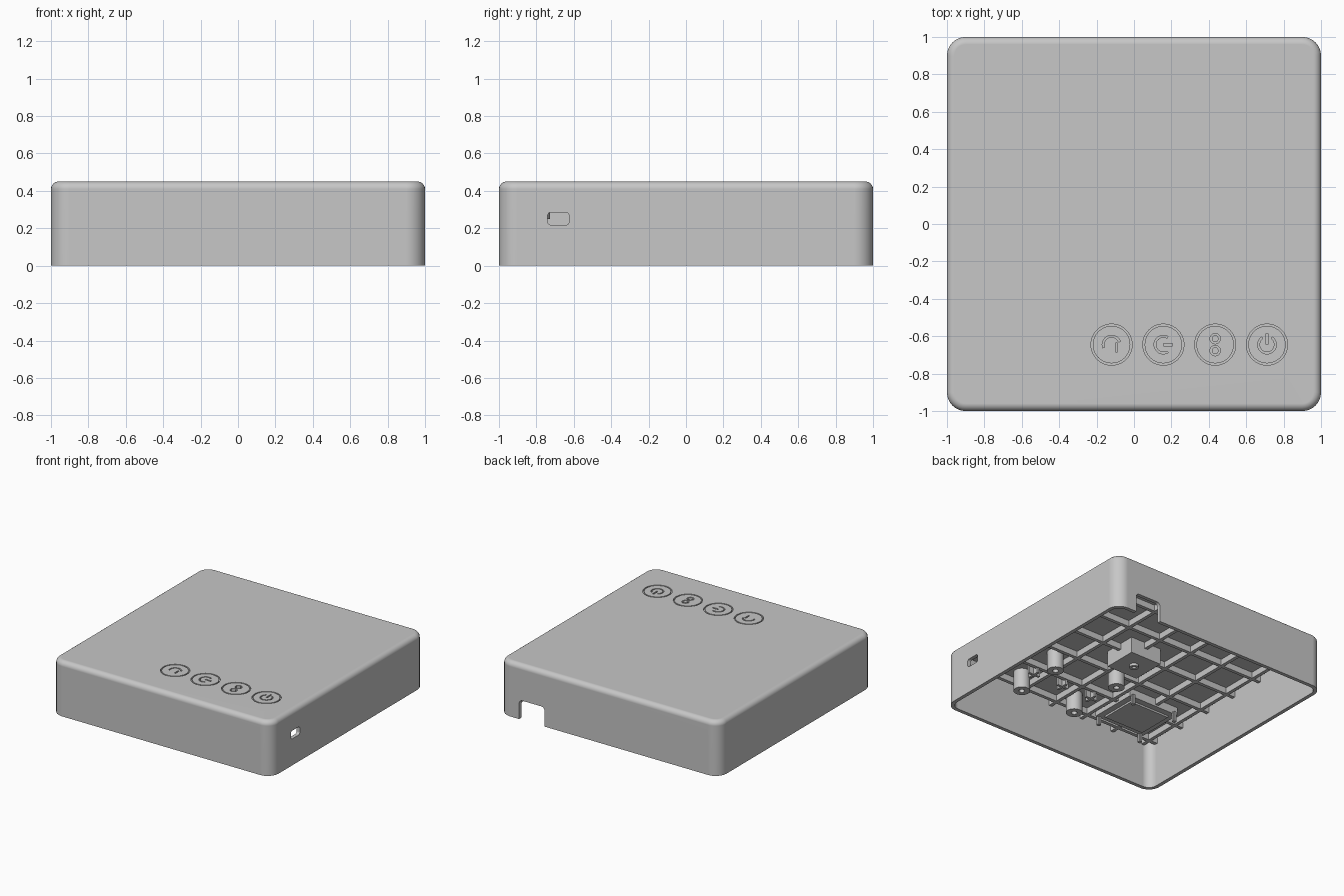
import bpy, bmesh, math
from mathutils import Vector

if "Cube" in bpy.data.objects:
    bpy.data.objects.remove(bpy.data.objects["Cube"], do_unlink=True)

grey = bpy.data.materials.new("light_grey_plastic")
grey.use_nodes = True
grey.diffuse_color = (0.57, 0.57, 0.57, 1)
grey.node_tree.nodes["Principled BSDF"].inputs["Base Color"].default_value = grey.diffuse_color

HEIGHT, CEILING = 0.45, 0.41


def finish(bm, name):
    bmesh.ops.recalc_face_normals(bm, faces=bm.faces)
    mesh = bpy.data.meshes.new(name)
    bm.to_mesh(mesh)
    bm.free()
    mesh.materials.append(grey)
    obj = bpy.data.objects.new(name, mesh)
    bpy.context.collection.objects.link(obj)
    return obj


def add_box(bm, low, high):
    low, high = Vector(low), Vector(high)
    verts = bmesh.ops.create_cube(bm, size=1)["verts"]
    for v in verts:
        v.co = (low + high) / 2 + v.co * (high - low)


def round_box(name, low, high, axis, radius, top_radius=0):
    """Box with rounded edges along one axis and an optional rounded top."""
    bm = bmesh.new()
    add_box(bm, low, high)
    edges = [e for e in bm.edges if abs((e.verts[0].co - e.verts[1].co)[axis]) > 1e-4]
    bmesh.ops.bevel(bm, geom=edges, offset=radius, segments=8, profile=0.5, affect='EDGES')
    if top_radius:
        edges = [e for e in bm.edges if all(v.co.z > high[2] - 1e-4 for v in e.verts)]
        bmesh.ops.bevel(bm, geom=edges, offset=top_radius, segments=6, profile=0.5, affect='EDGES')
    return finish(bm, name)


def add_arc(bm, x, y, inner, outer, low, high, start=0, end=360, steps=40):
    """Flat ring, or part of one, with a rectangular section."""
    full = end - start >= 360
    loops = []
    for i in range(steps if full else steps + 1):
        a = math.radians(start + (end - start) * i / steps)
        loops.append([bm.verts.new((x + r * math.cos(a), y + r * math.sin(a), z))
                      for r, z in ((inner, low), (outer, low), (outer, high), (inner, high))])
    pairs = list(zip(loops, loops[1:])) + ([(loops[-1], loops[0])] if full else [])
    for a, b in pairs:
        for k in range(4):
            bm.faces.new((a[k], a[(k + 1) % 4], b[(k + 1) % 4], b[k]))
    if not full:
        bm.faces.new(loops[0])
        bm.faces.new(loops[-1])


def cut(obj, cutter):
    mod = obj.modifiers.new("cut", 'BOOLEAN')
    mod.operation, mod.solver, mod.object = 'DIFFERENCE', 'EXACT', cutter
    graph = bpy.context.evaluated_depsgraph_get()
    mesh = bpy.data.meshes.new_from_object(obj.evaluated_get(graph))
    obj.modifiers.clear()
    obj.data = mesh
    bpy.data.objects.remove(cutter, do_unlink=True)


# Hollow shell, open at the bottom
shell = round_box("shell", (-1, -1, 0), (1, 1, HEIGHT), 2, 0.1, 0.04)
cut(shell, round_box("cavity", (-0.97, -0.97, -0.1), (0.97, 0.97, CEILING), 2, 0.07))

# Cable notch at the back and socket hole in the side
cut(shell, round_box("notch", (0.585, 0.9, -0.2), (0.817, 1.1, 0.158), 1, 0.03))
cut(shell, round_box("socket", (0.9, -0.74, 0.218), (1.1, -0.625, 0.285), 0, 0.018))

# Engraved button rings and symbols
BUTTON_X = [-0.12 + 0.277 * i for i in range(4)]
BUTTON_Y = -0.645
low, high = HEIGHT - 0.016, HEIGHT + 0.03
bm = bmesh.new()
for x in BUTTON_X:
    add_arc(bm, x, BUTTON_Y, 0.1, 0.11, low, high)
back_x, left_x, right_x, power_x = BUTTON_X
add_arc(bm, back_x, BUTTON_Y, 0.04, 0.05, low, high, 20, 200, 16)
add_box(bm, (back_x + 0.02, BUTTON_Y - 0.04, low), (back_x + 0.032, BUTTON_Y + 0.01, high))
add_arc(bm, left_x, BUTTON_Y, 0.04, 0.05, low, high, 60, 300, 20)
add_box(bm, (left_x, BUTTON_Y - 0.006, low), (left_x + 0.05, BUTTON_Y + 0.006, high))
for dy in (-0.032, 0.032):
    add_arc(bm, right_x, BUTTON_Y + dy, 0.018, 0.028, low, high, steps=20)
add_arc(bm, power_x, BUTTON_Y, 0.04, 0.05, low, high, 125, 415, 24)
add_box(bm, (power_x - 0.006, BUTTON_Y, low), (power_x + 0.006, BUTTON_Y + 0.06, high))
cut(shell, finish(bm, "engraving"))

# Stiffening ribs under the lid
bm = bmesh.new()
for i in range(-3, 4):
    c = i * 0.3
    add_box(bm, (c - 0.014, -0.972, 0.36), (c + 0.014, 0.972, CEILING + 0.005))
    add_box(bm, (-0.972, c - 0.014, 0.36), (0.972, c + 0.014, CEILING + 0.005))
finish(bm, "lid_ribs")

# Central mount block with a small boss
bm = bmesh.new()
add_box(bm, (-0.14, -0.14, 0.28), (0.14, 0.14, CEILING + 0.005))
finish(bm, "mount_block")
bm = bmesh.new()
add_arc(bm, 0, 0, 0.015, 0.035, 0.26, 0.285, steps=24)
finish(bm, "mount_boss")

# Screw bosses for the circuit board
bm = bmesh.new()
for x, y in ((0.43, -0.79), (-0.08, -0.79), (0.43, -0.4), (-0.08, -0.3)):
    add_arc(bm, x, y, 0.022, 0.062, 0.25, CEILING + 0.005, steps=28)
bosses = finish(bm, "screw_bosses")

# Cross-shaped plungers behind the buttons
bm = bmesh.new()
for x in BUTTON_X:
    add_box(bm, (x - 0.05, BUTTON_Y - 0.01, 0.32), (x + 0.05, BUTTON_Y + 0.01, CEILING + 0.005))
    add_box(bm, (x - 0.01, BUTTON_Y - 0.05, 0.32), (x + 0.01, BUTTON_Y + 0.05, CEILING + 0.005))
finish(bm, "button_plungers")

# Raised panel with four locating pins
px, py = -0.57, -0.65
bm = bmesh.new()
add_box(bm, (px - 0.23, py - 0.2, 0.345), (px + 0.23, py + 0.2, CEILING + 0.005))
add_box(bm, (px - 0.18, py - 0.15, 0.33), (px + 0.18, py + 0.15, 0.35))
finish(bm, "panel_pad")
bm = bmesh.new()
for sx in (-1, 1):
    for sy in (-1, 1):
        x, y = px + sx * 0.2, py + sy * 0.2
        add_box(bm, (x - 0.008, y - 0.016, 0.28), (x + 0.008, y + 0.016, 0.36))
        add_box(bm, (x - 0.016, y - 0.008, 0.28), (x + 0.016, y + 0.008, 0.36))
finish(bm, "panel_pins")

# Smooth rounded parts, keep flats flat
bpy.ops.object.select_all(action='DESELECT')
for obj in (shell, bosses):
    obj.select_set(True)
bpy.context.view_layer.objects.active = shell
bpy.ops.object.shade_smooth_by_angle(angle=math.radians(30))
weighted = shell.modifiers.new("even_normals", 'WEIGHTED_NORMAL')
weighted.keep_sharp = True
